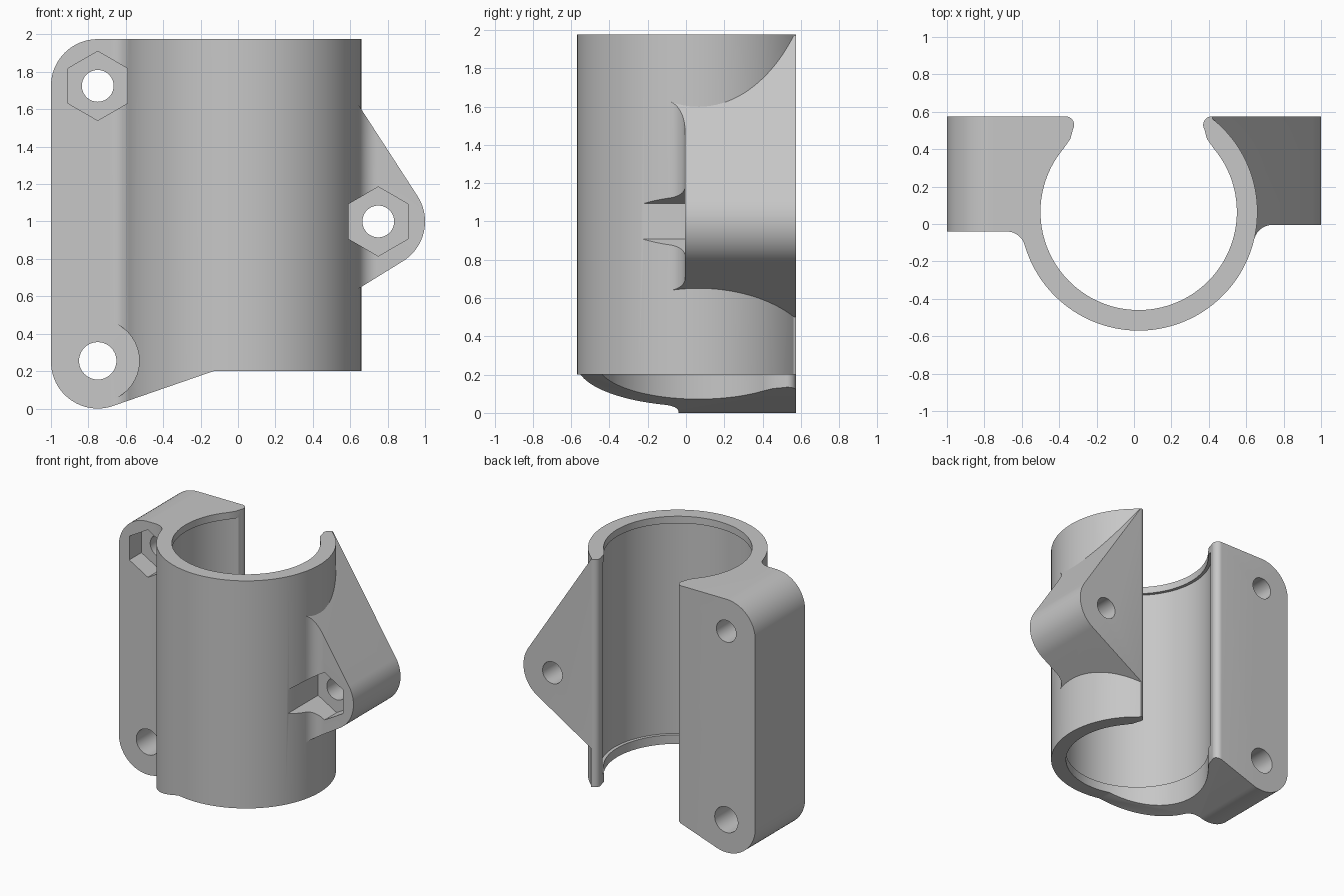
import bpy, bmesh
from math import sin, cos, radians, degrees, atan2, sqrt
from mathutils import Vector

cube = bpy.data.objects.get("Cube")
if cube:
    bpy.data.objects.remove(cube, do_unlink=True)

CX, CY, OUTER, INNER = 0.025, 0.065, 0.635, 0.525   # tube axis and radii
TOP, BACK, CORNER = 1.975, 0.575, 0.25              # height, back plane, corner radius
FILLET = 0.1
GREY = (0.57, 0.57, 0.57, 1)

grey = bpy.data.materials.new("grey plastic")
grey.use_nodes = True
grey.diffuse_color = GREY
grey.node_tree.nodes["Principled BSDF"].inputs["Base Color"].default_value = GREY


def arc(cx, cy, r, start, end, n=16):
    """Points on an arc, angles in degrees."""
    angles = [radians(start + (end - start) * i / n) for i in range(n + 1)]
    return [(cx + r * cos(a), cy + r * sin(a)) for a in angles]


def prism(name, outline, axis, low, high):
    """Extrude a 2D outline along z (outline in xy) or y (outline in xz)."""
    bm = bmesh.new()
    place = (lambda p: (p[0], p[1], low)) if axis == "z" else (lambda p: (p[0], low, p[1]))
    face = bm.faces.new([bm.verts.new(place(p)) for p in outline])
    new = bmesh.ops.extrude_face_region(bm, geom=[face])["geom"]
    step = Vector((0, 0, high - low)) if axis == "z" else Vector((0, high - low, 0))
    bmesh.ops.translate(bm, vec=step, verts=[g for g in new if isinstance(g, bmesh.types.BMVert)])
    # Keep the starting cap if the extrusion dropped it
    bm.verts.ensure_lookup_table()
    rim = [e for e in bm.edges if e.is_boundary]
    if rim:
        bmesh.ops.contextual_create(bm, geom=rim)
    bmesh.ops.recalc_face_normals(bm, faces=bm.faces)
    mesh = bpy.data.meshes.new(name)
    bm.to_mesh(mesh)
    bm.free()
    mesh.materials.append(grey)
    obj = bpy.data.objects.new(name, mesh)
    bpy.context.collection.objects.link(obj)
    return obj


def combine(target, tool, operation):
    """Apply a boolean and remove the tool."""
    tool.hide_render = True
    mod = target.modifiers.new(operation, "BOOLEAN")
    mod.operation, mod.object, mod.solver = operation, tool, "EXACT"
    bpy.context.view_layer.objects.active = target
    bpy.ops.object.modifier_apply(modifier=mod.name)
    bpy.data.objects.remove(tool, do_unlink=True)


def corner_fillet(side, flat_y):
    """Concave fillet from the flat front of a flange to the tube, and its tube angle."""
    fy = flat_y - FILLET
    dx = sqrt((OUTER + FILLET) ** 2 - (fy - CY) ** 2)
    tube = degrees(atan2(fy - CY, dx))
    pts = arc(CX + dx, fy, FILLET, 90, 180 + tube, 10)
    return [(CX + side * (x - CX), y) for x, y in pts], tube


# Clamp: tube with an open back and a long mounting flange, drawn in plan
LEFT_FRONT, RIGHT_FRONT = -0.04, -0.005
left_fillet, left_angle = corner_fillet(-1, LEFT_FRONT)
lip_x, lip_y, lip_r = 0.39, 0.53, 0.045
right_lip = arc(CX + lip_x, lip_y, lip_r, 90, 210, 10) + [(CX + 0.365, 0.455)]
left_lip = [(2 * CX - x, y) for x, y in reversed(right_lip)]
plan = [(-1.1, BACK), (-1.1, LEFT_FRONT)] + left_fillet
plan += arc(CX, CY, OUTER, 180 - left_angle, 411.5, 80)[1:]
plan += right_lip
plan += arc(CX, CY, INNER, 40, -220, 80)
plan += left_lip
clamp = prism("clamp_body", plan, "z", -0.1, TOP + 0.1)

# Front silhouette with rounded corners and a sloping foot
silhouette = arc(-1 + CORNER, TOP - CORNER, CORNER, 90, 180)
silhouette += arc(-1 + CORNER, CORNER, CORNER, 180, 288.9, 24)
silhouette += [(-0.13, 0.2), (0.8, 0.2), (0.8, TOP)]
combine(clamp, prism("silhouette", silhouette, "y", -1, 1), "INTERSECT")

# Pointed side tab blended into the tube
right_fillet, right_angle = corner_fillet(1, RIGHT_FRONT)
tab_plan = [(1.1, BACK), (CX + lip_x, BACK)]
tab_plan += arc(CX, CY, 0.6, 50, right_angle, 16)
tab_plan += list(reversed(right_fillet)) + [(1.1, RIGHT_FRONT)]
tab = prism("side_tab", tab_plan, "z", 0.3, TOP - 0.005)
tab_outline = [(0.4, 0.49)] + arc(0.75, 1, CORNER, -58, 33, 20) + [(0.4, 2.0)]
combine(tab, prism("tab_outline", tab_outline, "y", -1, 1), "INTERSECT")
combine(clamp, tab, "UNION")

# Wider bore between the two retaining lips
combine(clamp, prism("bore", arc(CX, CY, 0.55, 0, 355.5, 79), "z", 0.27, 1.92), "DIFFERENCE")


def drill(x, z, r, low, high, sides=40, turn=0):
    """Cut a round or polygonal hole along y."""
    outline = arc(x, z, r, turn, turn + 360 - 360 / sides, sides - 1)
    combine(clamp, prism("drill", outline, "y", low, high), "DIFFERENCE")


# Bolt holes, hexagonal nut pockets and the bolt head clearance
for x, z, front in ((-0.75, 1.725, LEFT_FRONT), (0.75, 1.0, RIGHT_FRONT)):
    drill(x, z, 0.185, -0.8, front + 0.15, 6, 30)
    drill(x, z, 0.085, -1, 1)
drill(-0.75, 0.255, 0.222, -0.8, LEFT_FRONT - 0.001)
drill(-0.75, 0.255, 0.1, -1, 1)

bpy.ops.object.select_all(action="DESELECT")
clamp.select_set(True)
bpy.context.view_layer.objects.active = clamp
bpy.ops.object.shade_smooth_by_angle(angle=radians(28))
